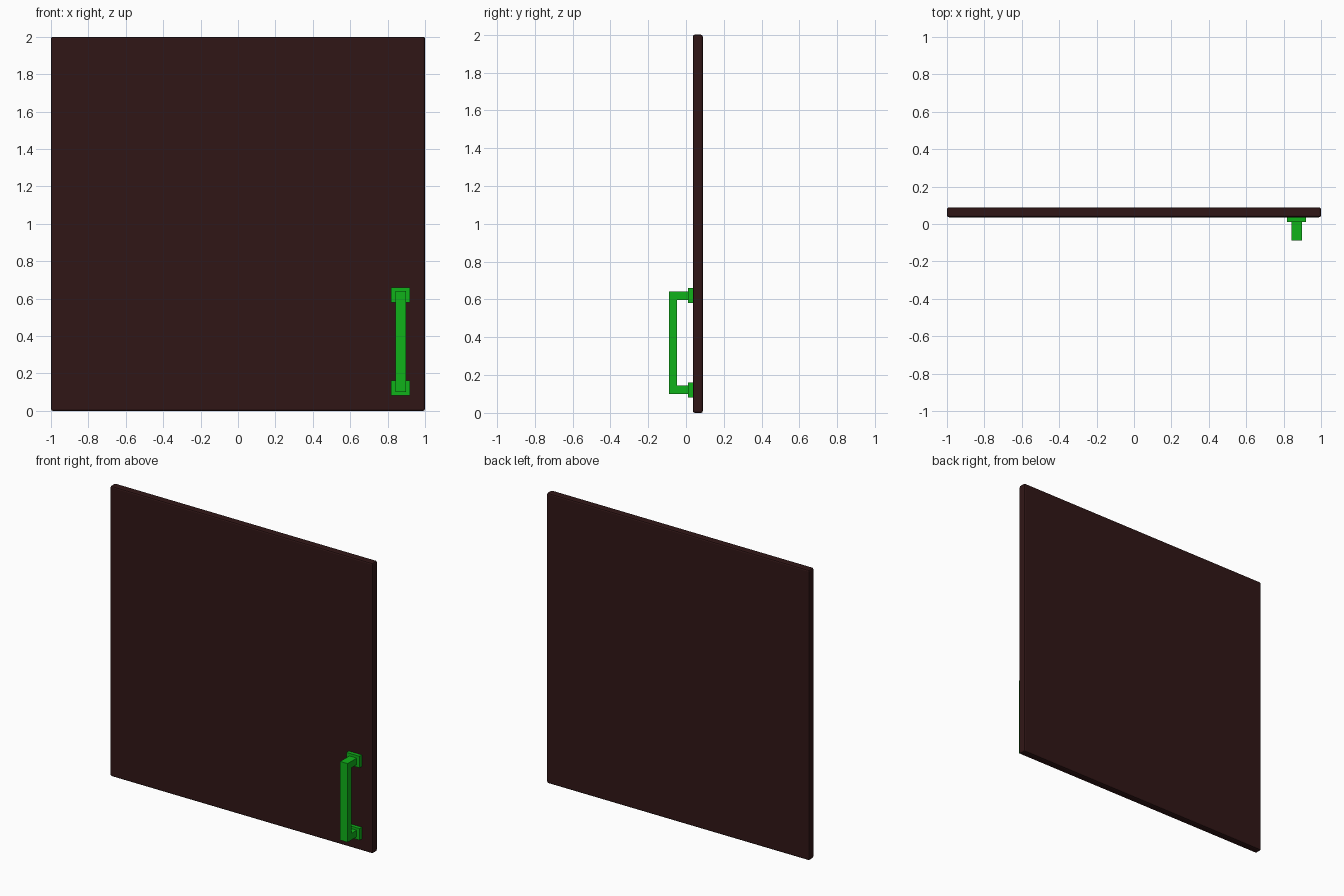
import bpy, bmesh

if "Cube" in bpy.data.objects:
    bpy.data.objects.remove(bpy.data.objects["Cube"])


def material(name, color):
    m = bpy.data.materials.new(name)
    m.diffuse_color = color
    m.use_nodes = True
    m.node_tree.nodes["Principled BSDF"].inputs["Base Color"].default_value = m.diffuse_color
    return m


def finish(name, bm, mat, bevel):
    bmesh.ops.recalc_face_normals(bm, faces=bm.faces)
    mesh = bpy.data.meshes.new(name)
    bm.to_mesh(mesh)
    bm.free()
    mesh.materials.append(mat)
    obj = bpy.data.objects.new(name, mesh)
    bpy.context.collection.objects.link(obj)
    if bevel:
        mod = obj.modifiers.new("edge_bevel", 'BEVEL')
        mod.width = bevel
        mod.segments = 2
    return obj


def box(name, lo, hi, mat, bevel=0.0):
    bm = bmesh.ops, bmesh.new()
    bm = bm[1]
    bmesh.ops.create_cube(bm, size=1)
    for v in bm.verts:
        v.co = [(a + b) / 2 + c * (b - a) for a, b, c in zip(lo, hi, v.co)]
    return finish(name, bm, mat, bevel)


wood = material("dark_wood", (0.03, 0.008, 0.008, 1))
green = material("green_metal", (0.005, 0.45, 0.01, 1))

# Door panel with softened edges
box("door_panel", (-1, 0.036, 0), (1, 0.089, 2), wood, 0.01)

# Mounting plates at both ends of the handle
X, Z = 0.869, 0.371
for name, side in (("lower_plate", -1), ("upper_plate", 1)):
    z = Z + side * 0.249
    box(name, (X - 0.05, 0.011, z - 0.04), (X + 0.05, 0.038, z + 0.04), green)

# Handle: C-shaped side profile extruded across its width
front, inner, back = -0.089, -0.047, 0.013
h, g = 0.271, 0.226
profile = [(back, -h), (front, -h), (front, h), (back, h),
           (back, g), (inner, g), (inner, -g), (back, -g)]
bm = bmesh.new()
face = bm.faces.new([bm.verts.new((X - 0.028, y, Z + z)) for y, z in profile])
side = bmesh.ops.extrude_face_region(bm, geom=[face])["geom"]
bmesh.ops.translate(bm, vec=(0.056, 0, 0),
                    verts=[v for v in side if isinstance(v, bmesh.types.BMVert)])
finish("pull_handle", bm, green, 0)
